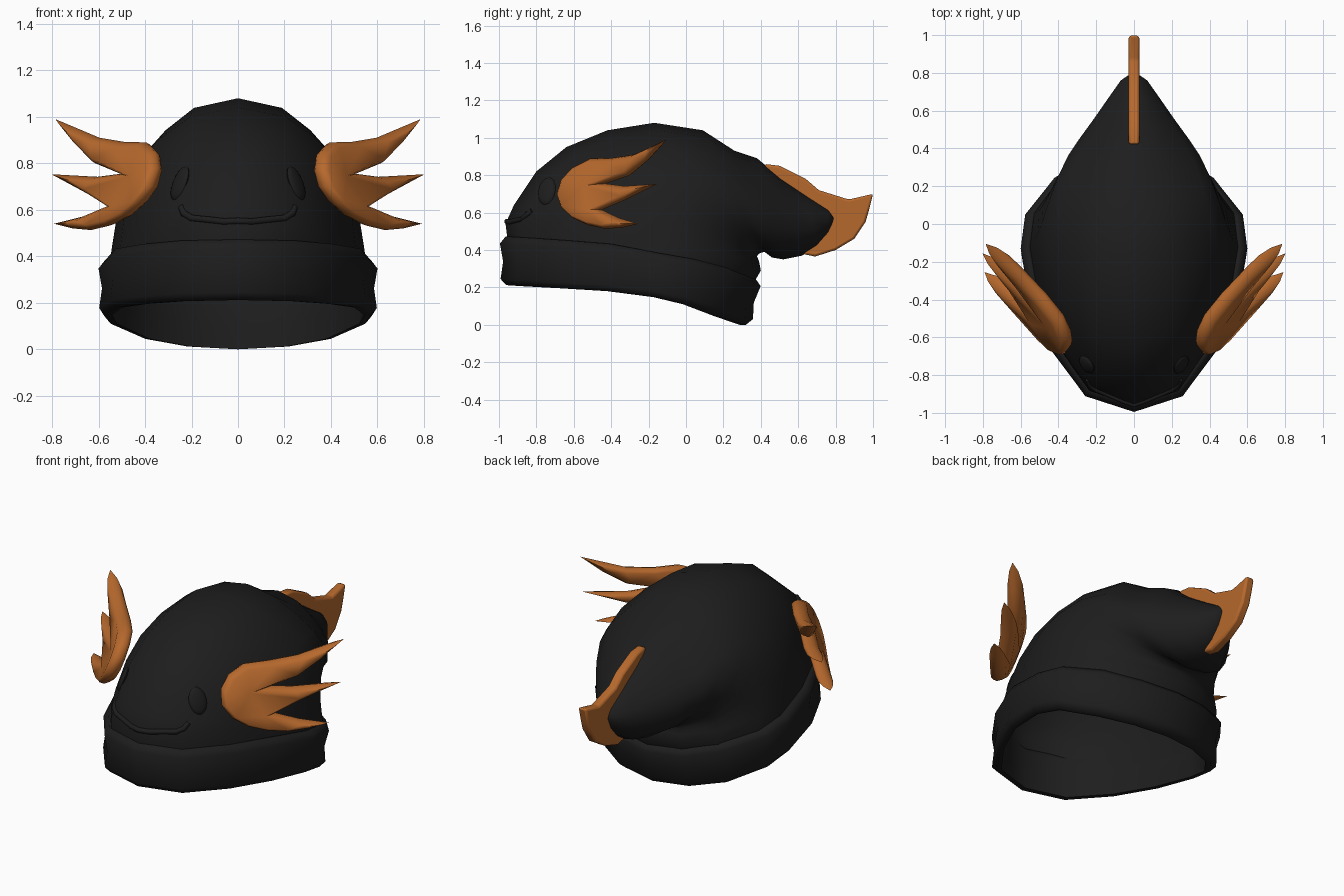
import bpy, bmesh, math
from mathutils import Vector
from mathutils.bvhtree import BVHTree

if "Cube" in bpy.data.objects:
    bpy.data.objects.remove(bpy.data.objects["Cube"])


def material(name, rgb):
    m = bpy.data.materials.new(name)
    m.diffuse_color = (*rgb, 1)
    m.use_nodes = True
    m.node_tree.nodes["Principled BSDF"].inputs["Base Color"].default_value = m.diffuse_color
    return m


CHARCOAL = material("charcoal knit", (0.0125, 0.0125, 0.0125))
ORANGE = material("orange felt", (0.47, 0.14, 0.026))


def finish(bm, name, mat, angle=60, flip=False):
    bmesh.ops.recalc_face_normals(bm, faces=bm.faces[:])
    if flip:
        bmesh.ops.reverse_faces(bm, faces=bm.faces[:])
    me = bpy.data.meshes.new(name)
    bm.to_mesh(me)
    bm.free()
    ob = bpy.data.objects.new(name, me)
    bpy.context.collection.objects.link(ob)
    me.materials.append(mat)
    bpy.ops.object.select_all(action='DESELECT')
    ob.select_set(True)
    bpy.context.view_layer.objects.active = ob
    bpy.ops.object.shade_smooth_by_angle(angle=math.radians(angle))
    return ob


def loft(name, rings, mat, cap_end=False, closed=False, flip=False):
    bm = bmesh.new()
    rows = [[bm.verts.new(p) for p in r] for r in rings]
    n = len(rows[0])
    for a, b in zip(rows, rows[1:] + (rows[:1] if closed else [])):
        for i in range(n):
            bm.faces.new((a[i], a[(i + 1) % n], b[(i + 1) % n], b[i]))
    if cap_end:
        bm.faces.new(rows[-1])
    return finish(bm, name, mat, 80, flip)


# Half outlines (width factor, front-to-back factor): egg at the brim, rounder crown
EGG_X = [0, .43, .72, .92, 1, .96, .70, .38, 0]
EGG_T = [0, .06, .23, .42, .62, .75, .89, .97, 1]
CROWN_X = [0, .42, .69, .91, 1, .92, .71, .38, 0]
CROWN_T = [0, .06, .195, .35, .5, .69, .854, .962, 1]
N = 16


def half(i):
    return min(i, N - i), (1 if i <= N // 2 else -1)


def body_ring(front, back, w, egg, shrink=1.0):
    f, b = Vector((0, *front)), Vector((0, *back))
    c = (f + b) / 2
    pts = []
    for i in range(N):
        k, s = half(i)
        x = egg * EGG_X[k] + (1 - egg) * CROWN_X[k]
        t = egg * EGG_T[k] + (1 - egg) * CROWN_T[k]
        p = f.lerp(b, t) + Vector((s * x * w, 0, 0))
        pts.append(c + (p - c) * shrink)
    return pts


# Hat body: rings fan from the brim around to the drooping tail
BODY = [((-.95, .42), (.36, .22), .56, 1), ((-.965, .54), (.40, .29), .55, 1),
        ((-.92, .64), (.39, .34), .54, 1), ((-.80, .82), (.38, .365), .525, .85),
        ((-.64, .95), (.385, .375), .51, .6), ((-.42, 1.04), (.39, .38), .485, .3),
        ((-.17, 1.08), (.40, .385), .45, .1), ((.09, 1.04), (.42, .39), .40, 0),
        ((.26, .93), (.46, .36), .35, 0), ((.38, .89), (.52, .35), .29, 0),
        ((.50, .79), (.62, .37), .21, 0), ((.65, .69), (.70, .42), .13, 0),
        ((.76, .62), (.76, .49), .07, 0), ((.79, .59), (.785, .54), .03, 0)]
body = loft("hat_body", [body_ring(*r) for r in BODY], CHARCOAL, True)
# Lining just inside the body, facing into the hat
loft("hat_lining", [body_ring(*r, shrink=.96) for r in BODY[:11]], CHARCOAL, True,
     flip=True)

# Folded brim: a rounded band section swept round the egg outline
BOTTOM = [.212, .207, .195, .18, .148, .11, .045, .012, 0]
TOP = [.465, .46, .445, .425, .375, .345, .295, .25, .235]


def brim_ring(scale, v):
    pts = []
    for i in range(N):
        k, s = half(i)
        y = -.995 + 1.4 * EGG_T[k]
        y = -.3 + (y + .3) * scale - .05 * (1 - v) * EGG_T[k]
        pts.append((s * .6 * EGG_X[k] * scale, y, BOTTOM[k] + (TOP[k] - BOTTOM[k]) * v))
    return pts


loft("folded_brim", [brim_ring(s, v) for s, v in
                     [(.91, 1.03), (.955, 1.03), (1, .88), (.975, .5), (.995, .13),
                      (.95, 0), (.905, 0), (.895, .4), (.895, .9)]], CHARCOAL, closed=True)

# Tail fin: flat profile with rounded edges
FIN = [(.42, .86), (.50, .85), (.58, .81), (.64, .78), (.71, .72), (.87, .67), (1, .70),
       (.98, .62), (.96, .55), (.90, .46), (.80, .40), (.69, .365), (.62, .38),
       (.70, .47), (.71, .58), (.60, .66), (.44, .78)]
bm = bmesh.new()
face = bm.faces.new([bm.verts.new((-.028, y, z)) for y, z in FIN])
out = bmesh.ops.extrude_face_region(bm, geom=[face])
bmesh.ops.translate(bm, vec=(.056, 0, 0),
                    verts=[g for g in out["geom"] if isinstance(g, bmesh.types.BMVert)])
fin = finish(bm, "tail_fin", ORANGE, 50)
bev = fin.modifiers.new("rounded_edge", 'BEVEL')
bev.width, bev.segments = .012, 2

# Gills: three-fingered outline, puffed on both sides, then bent outward
GILL = [(-.105, .99), (-.28, .91), (-.395, .892), (-.51, .89), (-.60, .845), (-.66, .78),
        (-.685, .70), (-.66, .625), (-.60, .568), (-.52, .532), (-.43, .513),
        (-.34, .52), (-.255, .54), (-.36, .572), (-.45, .615), (-.32, .67), (-.155, .753),
        (-.33, .742), (-.43, .755), (-.30, .80), (-.20, .885)]


def gill(name, side):
    bm = bmesh.new()
    faces = [bm.faces.new([bm.verts.new((0, y, z)) for y, z in outline])
             for outline in (GILL, GILL[::-1])]
    for f in faces:
        f.normal_update()
        d = 1 if f.normal.x > 0 else -1
        for width, puff in ((.009, .026), (.013, .042)):
            bmesh.ops.inset_individual(bm, faces=[f], thickness=width,
                                       use_even_offset=True)
            for v in f.verts:
                v.co.x = d * puff
    bmesh.ops.triangulate(bm, faces=faces)
    # Join the two halves along the rim
    bmesh.ops.remove_doubles(bm, verts=bm.verts[:], dist=1e-5)
    for v in bm.verts:
        h, y, z = v.co
        u = y + .68
        x = .36 + .42 * u + .85 * u * u - (.36 if z > .72 else .55) * (z - .72)
        v.co = (side * (x + h * .8), y - h * .6, z)
    return finish(bm, name, ORANGE, 75)


gill("gill_right", 1)
gill("gill_left", -1)

# Face details are seated on the body surface
bvh = BVHTree.FromPolygons([v.co for v in body.data.vertices],
                           [p.vertices[:] for p in body.data.polygons])


def on_body(x, z):
    hit, normal, _, _ = bvh.ray_cast(Vector((x, -2, z)), Vector((0, 1, 0)))
    return hit, (normal if normal.y < 0 else -normal)


# Eyes: flattened leaning ovals
for name, s in (("eye_right", 1), ("eye_left", -1)):
    c, n = on_body(s * .25, .715)
    up = Vector((-s * .22, 0, 1))
    up = (up - n * up.dot(n)).normalized()
    across = up.cross(n)
    bm = bmesh.new()
    bmesh.ops.create_uvsphere(bm, u_segments=16, v_segments=8, radius=1)
    for v in bm.verts:
        v.co = c + across * v.co.x * .053 + up * v.co.y * .078 + n * v.co.z * .018
    finish(bm, name, CHARCOAL)

# Smile: thin cord following the face
SMILE = [(.245, .612), (.235, .585), (.20, .565), (.12, .557), (.06, .55)]
path = [(-x, z) for x, z in SMILE] + [(0, .553)] + SMILE[::-1]
cu = bpy.data.curves.new("smile", 'CURVE')
cu.dimensions = '3D'
cu.bevel_depth, cu.bevel_resolution, cu.use_fill_caps = .015, 2, True
sp = cu.splines.new('POLY')
sp.points.add(len(path) - 1)
for p, (x, z) in zip(sp.points, path):
    hit, n = on_body(x, z)
    p.co = (*(hit - n * .002), 1)
sp.use_smooth = True
cu.materials.append(CHARCOAL)
bpy.context.collection.objects.link(bpy.data.objects.new("smile", cu))
